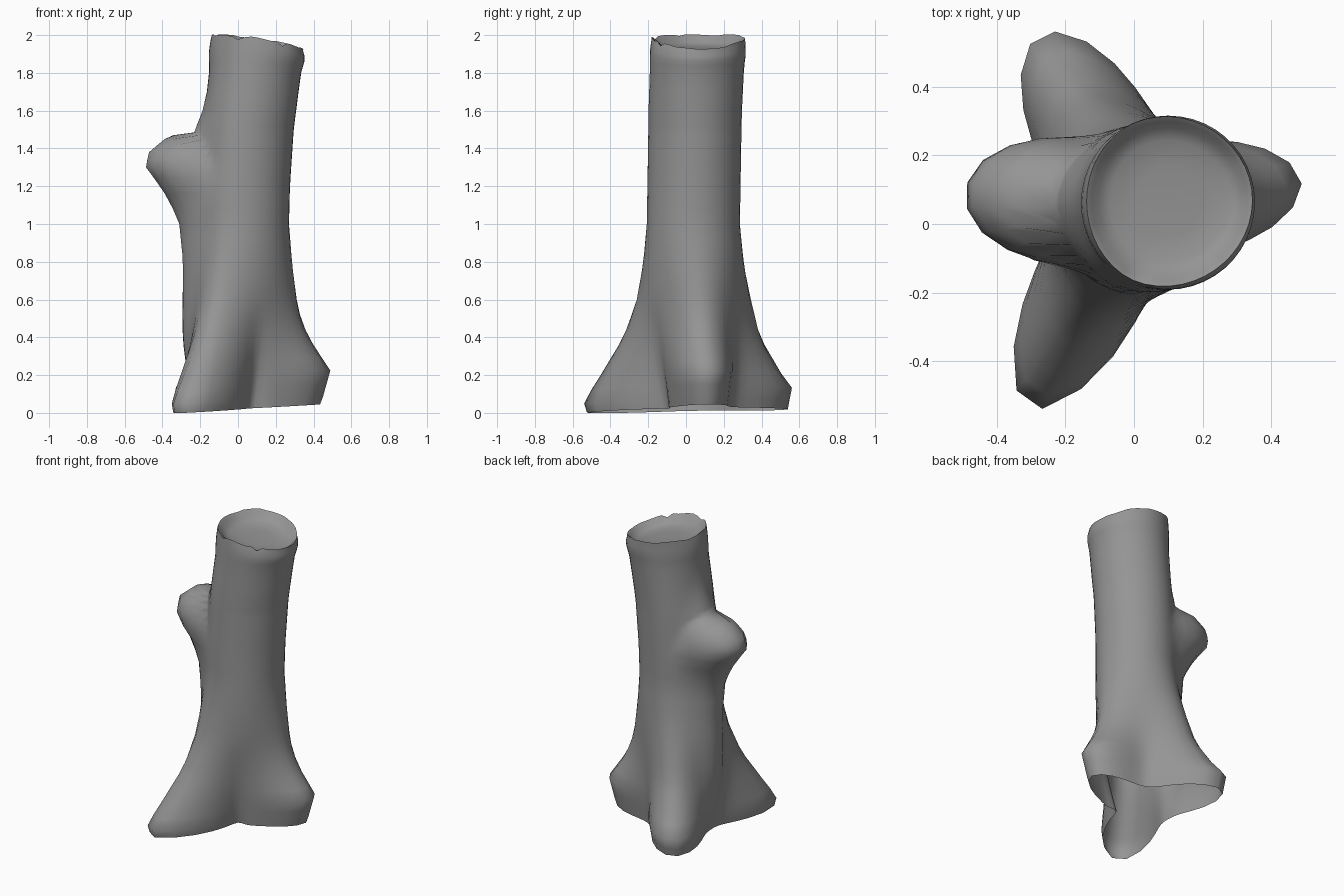
import bpy
import bmesh
import random
from math import sin, cos, pi, tau, radians, exp

random.seed(4)
old = bpy.data.objects.get("Cube")
if old:
    bpy.data.objects.remove(old, do_unlink=True)

SEGMENTS = 44


def sample(profile, z):
    """Linear lookup in a list of (height, value) pairs."""
    if z <= profile[0][0]:
        return profile[0][1]
    for (z0, v0), (z1, v1) in zip(profile, profile[1:]):
        if z <= z1:
            return v0 + (v1 - v0) * (z - z0) / (z1 - z0)
    return profile[-1][1]


# Trunk centre line and thickness by height
centre_x = [(0, 0), (.8, .025), (1.2, .035), (1.5, .055), (1.8, .093), (2, .105)]
centre_y = [(0, .05), (1, .04), (1.6, .05), (2, .067)]
thickness = [(0, .21), (.4, .225), (.8, .24), (1.5, .235), (1.8, .241),
             (1.9, .253), (1.96, .25), (2, .232)]

# Reach of each root and of the branch stub by height
left_root = [(0, .44), (.05, .455), (.2, .488), (.4, .365), (.5, .32),
             (.6, .295), (.8, .262), (1, .24)]
back_root = [(0, .55), (.12, .575), (.2, .51), (.4, .385), (.6, .325), (.8, .275), (1, .25)]
front_root = [(0, .65), (.05, .665), (.12, .62), (.2, .56), (.4, .42),
              (.6, .335), (.8, .285), (1, .255)]
branch_stub = [(0, .22), (.4, .29), (.8, .31), (1, .34), (1.1, .385), (1.2, .445),
               (1.3, .53), (1.38, .52), (1.45, .44), (1.47, .4), (1.485, .28),
               (1.6, .25), (1.7, .2)]

# Each lobe: direction, angular width, sharpness, reach profile, droop of its sides
lobes = [
    (radians(9), .46, 1.8, left_root, 0),
    (radians(119), .48, 1.8, back_root, 0),
    (radians(242), .44, 1.6, front_root, 0),
    (radians(175), .33, 2.1, branch_stub, .25),
]

# Deep fold between the front and left roots
fold_direction = radians(292)
fold_depth = [(0, .075), (.25, .04), (.6, 0)]


def turn(a, b):
    return abs((a - b + pi) % tau - pi)


def radius(angle, z):
    base = sample(thickness, z)
    total = base - sample(fold_depth, z) * exp(-(turn(angle, fold_direction) / .35) ** 2)
    for direction, width, sharpness, reach, droop in lobes:
        d = turn(angle, direction)
        height = z + droop * d * d if z > 1.2 else z
        swell = max(0, sample(reach, height) - base)
        total += swell * exp(-(d / (width * (1 + z / 2))) ** sharpness)
    return total


# Broken rim with small chips and two notches
chips = [random.uniform(-.005, .005) for _ in range(SEGMENTS)]
for notch in (radians(245), radians(300)):
    chips[round(notch / tau * SEGMENTS)] -= .018

bm = bmesh.new()


def add_ring(z, scale=1, drop=0, rough=1):
    ring = []
    cx, cy = sample(centre_x, z), sample(centre_y, z)
    for j in range(SEGMENTS):
        a = tau * j / SEGMENTS
        r = radius(a, z) * scale
        x, y = cx + r * cos(a), cy + r * sin(a)
        h = z - drop
        # Tilted ground edge fades out upwards, sloped rim fades in near the top
        h += (.022 + .05 * x + .015 * y) * max(0, 1 - z / .4)
        top = max(0, (z - 1.8) / .2)
        h += top * (-.33 * (x + .12) ** 2 + rough * top * top * chips[j])
        ring.append(bm.verts.new((x, y, h)))
    return ring


def bridge(lower, upper):
    for j in range(SEGMENTS):
        k = (j + 1) % SEGMENTS
        bm.faces.new((lower[j], lower[k], upper[k], upper[j]))


# Bark surface with closer rings around the branch stub and rim
heights = [0, .05, .12] + [.2 + .08 * i for i in range(14)]
heights += [1.3 + .04 * i for i in range(4)]
heights += [1.45, 1.47, 1.485, 1.52, 1.6, 1.7, 1.8, 1.86, 1.9, 1.94, 1.98, 2]
rings = [add_ring(z) for z in sorted(heights)]

# Hollowed cut face inside the rim
for scale, drop, rough in ((.94, .012, .7), (.86, .04, .2), (.72, .058, 0), (.4, .066, 0)):
    rings.append(add_ring(2, scale, drop, rough))
for lower, upper in zip(rings, rings[1:]):
    bridge(lower, upper)
bm.faces.new(rings[-1])

mesh = bpy.data.meshes.new("tree_trunk")
bm.to_mesh(mesh)
bm.free()
trunk = bpy.data.objects.new("tree_trunk", mesh)
bpy.context.collection.objects.link(trunk)

# Single grey bark colour
grey = bpy.data.materials.new("grey_bark")
grey.use_nodes = True
colour = (.3, .3, .3, 1)
grey.diffuse_color = colour
grey.node_tree.nodes["Principled BSDF"].inputs["Base Color"].default_value = colour
mesh.materials.append(grey)

bpy.context.view_layer.objects.active = trunk
trunk.select_set(True)
bpy.ops.object.shade_smooth_by_angle(angle=radians(75))
